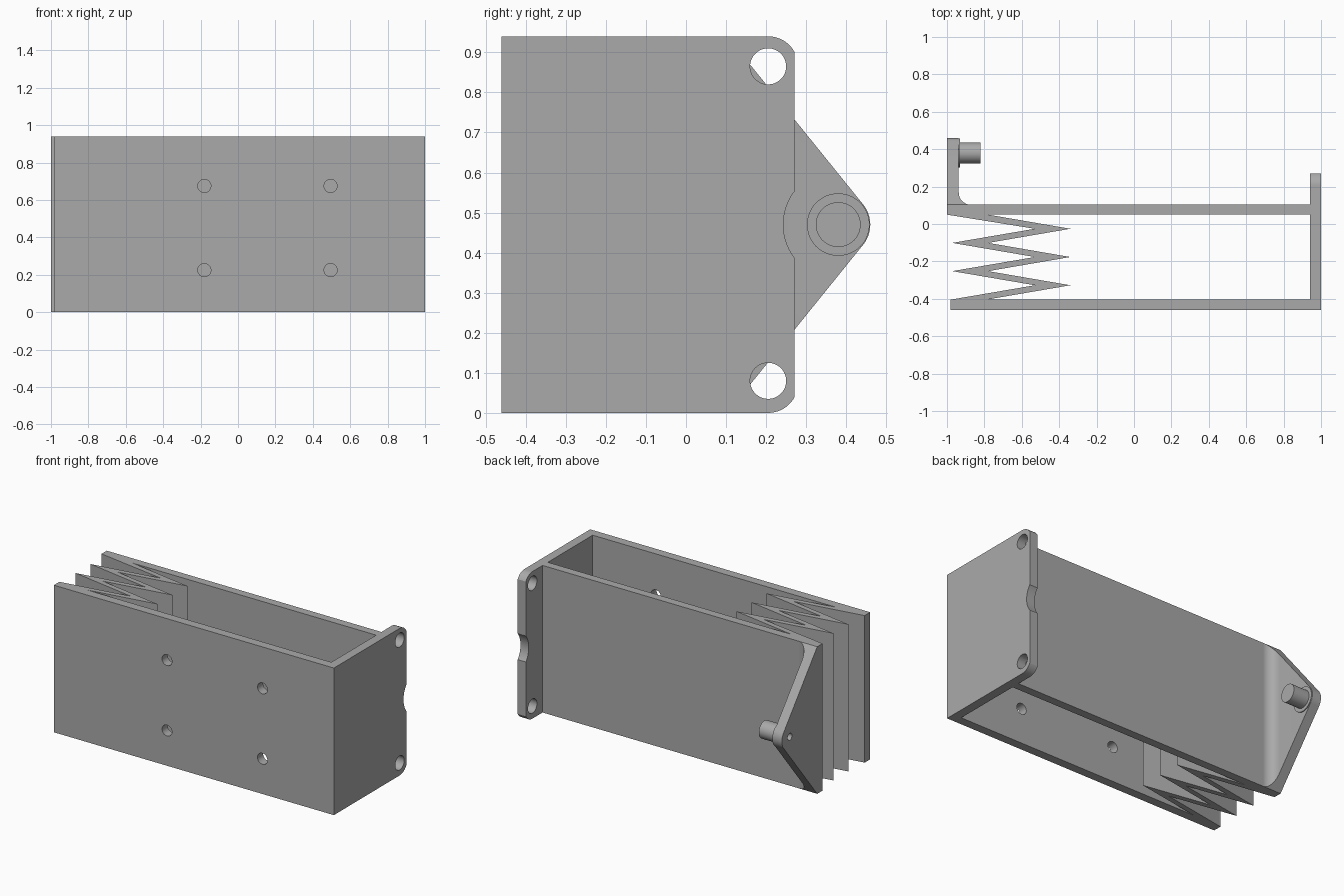
import bpy, bmesh
from math import sin, cos, radians, acos, atan2, hypot, degrees, sqrt
from mathutils import Vector

cube = bpy.data.objects.get("Cube")
if cube:
    bpy.data.objects.remove(cube, do_unlink=True)

H = 0.94                    # overall height
MID = H / 2
PIVOT = (0.38, MID)         # pin centre in (y, z)

grey = bpy.data.materials.new("plain grey")
grey.use_nodes = True
grey.diffuse_color = (0.4, 0.4, 0.4, 1)
grey.node_tree.nodes["Principled BSDF"].inputs["Base Color"].default_value = (0.4, 0.4, 0.4, 1)


def arc(centre, r, start, end, steps=24):
    angles = [radians(start + (end - start) * i / steps) for i in range(steps + 1)]
    return [(centre[0] + r * cos(a), centre[1] + r * sin(a)) for a in angles]


def circle(centre, r):
    return arc(centre, r, 0, 360, 48)[:-1]


def prism(name, profile, axis, low, high):
    """Extrude a 2D profile along an axis: x takes (y, z), y takes (x, z), z takes (x, y)."""
    def place(p):
        coords = list(p)
        coords.insert("xyz".index(axis), low)
        return Vector(coords)
    depth = Vector([high - low if a == axis else 0 for a in "xyz"])
    bm = bmesh.new()
    face = bm.faces.new([bm.verts.new(place(p)) for p in profile])
    new = bmesh.ops.extrude_face_region(bm, geom=[face])["geom"]
    bmesh.ops.translate(bm, vec=depth, verts=[v for v in new if isinstance(v, bmesh.types.BMVert)])
    bmesh.ops.recalc_face_normals(bm, faces=bm.faces)
    mesh = bpy.data.meshes.new(name)
    bm.to_mesh(mesh)
    bm.free()
    mesh.materials.append(grey)
    obj = bpy.data.objects.new(name, mesh)
    bpy.context.collection.objects.link(obj)
    return obj


def select(obj):
    bpy.ops.object.select_all(action='DESELECT')
    obj.select_set(True)
    bpy.context.view_layer.objects.active = obj


def combine(obj, other, operation):
    mod = obj.modifiers.new("cut", 'BOOLEAN')
    mod.operation, mod.object, mod.solver = operation, other, 'EXACT'
    select(obj)
    bpy.ops.object.modifier_apply(modifier=mod.name)
    bpy.data.objects.remove(other, do_unlink=True)


def rectangle(x0, x1, y0, y1):
    return [(x0, y0), (x1, y0), (x1, y1), (x0, y1)]


# Front plate with four screw holes
front = prism("front_plate", rectangle(-0.98, 0.945, -0.46, -0.403), "z", 0, H)
for x in (-0.18, 0.495):
    for z in (0.225, 0.675):
        combine(front, prism("hole", circle((x, z), 0.035), "y", -0.6, -0.3), 'DIFFERENCE')

# Back plate
back = prism("back_plate", rectangle(-1, 0.945, 0.05, 0.103), "z", 0, H)

# End plate: rounded corners, curved notch and two mounting holes
edge, hole_y, hole_z, corner = 0.271, 0.205, 0.08, 0.075
turn = degrees(acos((edge - hole_y) / corner))
notch_r = 0.137
notch = degrees(acos((PIVOT[0] - edge) / notch_r))
profile = [(-0.46, 0), (hole_y, 0)]
profile += arc((hole_y, corner), corner, -90, -turn, 10)
profile += arc(PIVOT, notch_r, 180 + notch, 180 - notch)
profile += arc((hole_y, H - corner), corner, turn, 90, 10)
profile += [(-0.46, H)]
end = prism("end_plate", profile, "x", 0.942, 1)
for z in (hole_z, H - hole_z + 0.005):
    combine(end, prism("hole", circle((hole_y, z), 0.045), "x", 0.8, 1.1), 'DIFFERENCE')

# Zigzag spring: two parallel zigzag lines
rows = [0.05 - 0.0755 * i for i in range(7)]
outer = [(-0.53 if i % 2 else -0.972, y) for i, y in enumerate(rows)]
outer[0] = (-1, rows[0])
inner = [(-0.34 if i % 2 else -0.78, y) for i, y in enumerate(rows)]
spring = prism("zigzag_spring", outer + inner[::-1], "z", 0, H)

# Pivot arm: filleted bracket trimmed to a triangle with a rounded tip
base, fillet, tip_r = 0.103, 0.065, 0.08
bracket = [(-1, base)] + arc((-0.937 + fillet, base + fillet), fillet, 270, 180, 16)
bracket += [(-0.937, 0.5), (-1, 0.5)]
arm = prism("pivot_arm", bracket, "z", -0.1, H + 0.1)
dy, dz = base - PIVOT[0], MID
tangent = degrees(atan2(dz, dy) - acos(tip_r / hypot(dy, dz)))
outline = [(base - 0.01, 0), (base, 0)] + arc(PIVOT, tip_r, -tangent, tangent)
outline += [(base, H), (base - 0.01, H)]
combine(arm, prism("trim", outline, "x", -1.1, -0.5), 'INTERSECT')

# Pin with a low collar and a blind bore from the outside
collar = prism("pin_collar", circle(PIVOT, 0.078), "x", -0.937, -0.931)
pin = prism("pivot_pin", circle(PIVOT, 0.056), "x", -0.937, -0.82)
combine(arm, prism("bore", circle(PIVOT, 0.022), "x", -1.1, -0.9), 'DIFFERENCE')
combine(pin, prism("bore", circle(PIVOT, 0.022), "x", -1.1, -0.86), 'DIFFERENCE')
combine(collar, prism("bore", circle(PIVOT, 0.022), "x", -1.1, -0.86), 'DIFFERENCE')

# Smooth the curved walls, keep the edges sharp
for obj in (front, end, arm, collar, pin):
    select(obj)
    bpy.ops.object.shade_smooth_by_angle(angle=radians(30))
